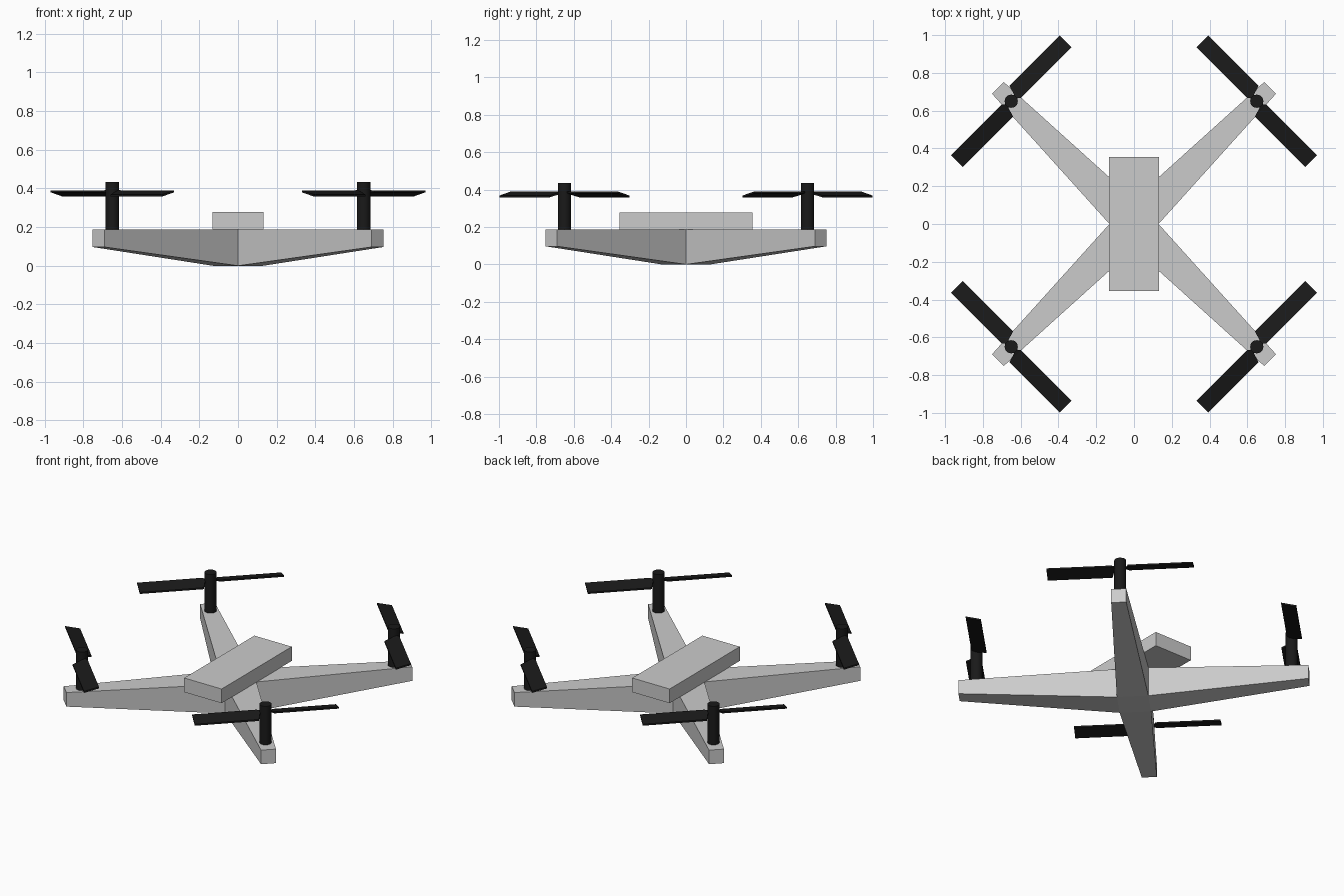
import bpy, bmesh
from math import sqrt
from mathutils import Vector, Matrix

if "Cube" in bpy.data.objects:
    bpy.data.objects.remove(bpy.data.objects["Cube"])

black = bpy.data.materials.new("black_plastic")
black.diffuse_color = (0.01, 0.01, 0.01, 1)
black.use_nodes = True
black.node_tree.nodes["Principled BSDF"].inputs["Base Color"].default_value = black.diffuse_color


def finish(bm, name, mat=None, smooth=False):
    bmesh.ops.recalc_face_normals(bm, faces=bm.faces)
    mesh = bpy.data.meshes.new(name)
    bm.to_mesh(mesh)
    bm.free()
    ob = bpy.data.objects.new(name, mesh)
    bpy.context.collection.objects.link(ob)
    if mat:
        mesh.materials.append(mat)
    if smooth:
        bpy.ops.object.select_all(action='DESELECT')
        ob.select_set(True)
        bpy.context.view_layer.objects.active = ob
        bpy.ops.object.shade_smooth_by_angle()
    return ob


# Cross frame: diamond core with four tapering arms
TOP, HUB = 0.187, 0.13
bm = bmesh.new()
bottom = [(HUB, 0, 0), (0, HUB, 0), (-HUB, 0, 0), (0, -HUB, 0)]
core = [[bm.verts.new((x, y, z)) for x, y, _ in bottom] for z in (0, TOP)]
for ring in core:
    bm.faces.new(ring)
for k in range(4):
    turn = Matrix.Rotation(k * 1.5707963, 3, 'Z')
    lo, hi = [[bm.verts.new(turn @ Vector((x, y, z)))
               for x, y in ((0.752, 0.69), (0.69, 0.752))] for z in (0.097, TOP)]
    j = (k + 1) % 4
    root = [core[0][k], core[0][j], core[1][j], core[1][k]]
    tip = [lo[0], lo[1], hi[1], hi[0]]
    for i in range(4):
        n = (i + 1) % 4
        bm.faces.new((root[i], root[n], tip[n], tip[i]))
    bm.faces.new(tip)
finish(bm, "cross_frame")

# Body box on top
bm = bmesh.new()
bmesh.ops.create_cube(bm, size=1, matrix=Matrix.Translation((0, 0, 0.2325))
                      @ Matrix.Diagonal((0.265, 0.71, 0.091, 1)))
finish(bm, "body_box")

# Motor posts and pitched two-blade propellers, mirrored to the four arms
ALONG = Vector((1, 1, 0)) / sqrt(2)
OUT = Vector((1, -1, 0)) / sqrt(2)
# Sections: distance from hub, (high edge offset, z), (low edge offset, z)
SECTIONS = [(0.0, (-0.012, 0.386), (0.012, 0.378)),
            (0.035, (-0.012, 0.386), (0.012, 0.378)),
            (0.05, (-0.024, 0.385), (0.064, 0.363)),
            (0.428, (-0.024, 0.385), (0.064, 0.363))]
for sx, side in ((1, "right"), (-1, "left")):
    for sy, end in ((1, "front"), (-1, "back")):
        place = Matrix.Diagonal((sx, sy, 1, 1))
        bm = bmesh.new()
        bmesh.ops.create_cone(bm, cap_ends=True, segments=20, radius1=0.035,
                              radius2=0.035, depth=0.248,
                              matrix=Matrix.Translation((0.65 * sx, -0.65 * sy, 0.31)))
        finish(bm, f"{end}_{side}_motor_post", black, True)

        bm = bmesh.new()
        for flip in (-1, 1):
            rings = []
            for d, a, b in SECTIONS:
                ring = []
                for (o, z), t in ((a, 0.005), (b, 0.005), (b, -0.005), (a, -0.005)):
                    p = Vector((0.65, -0.65, z + t)) + flip * (d * ALONG - o * OUT)
                    ring.append(bm.verts.new(place @ p))
                rings.append(ring)
            for r, s in zip(rings, rings[1:]):
                for i in range(4):
                    n = (i + 1) % 4
                    bm.faces.new((r[i], r[n], s[n], s[i]))
            bm.faces.new(rings[0])
            bm.faces.new(rings[-1])
        finish(bm, f"{end}_{side}_propeller", black)
